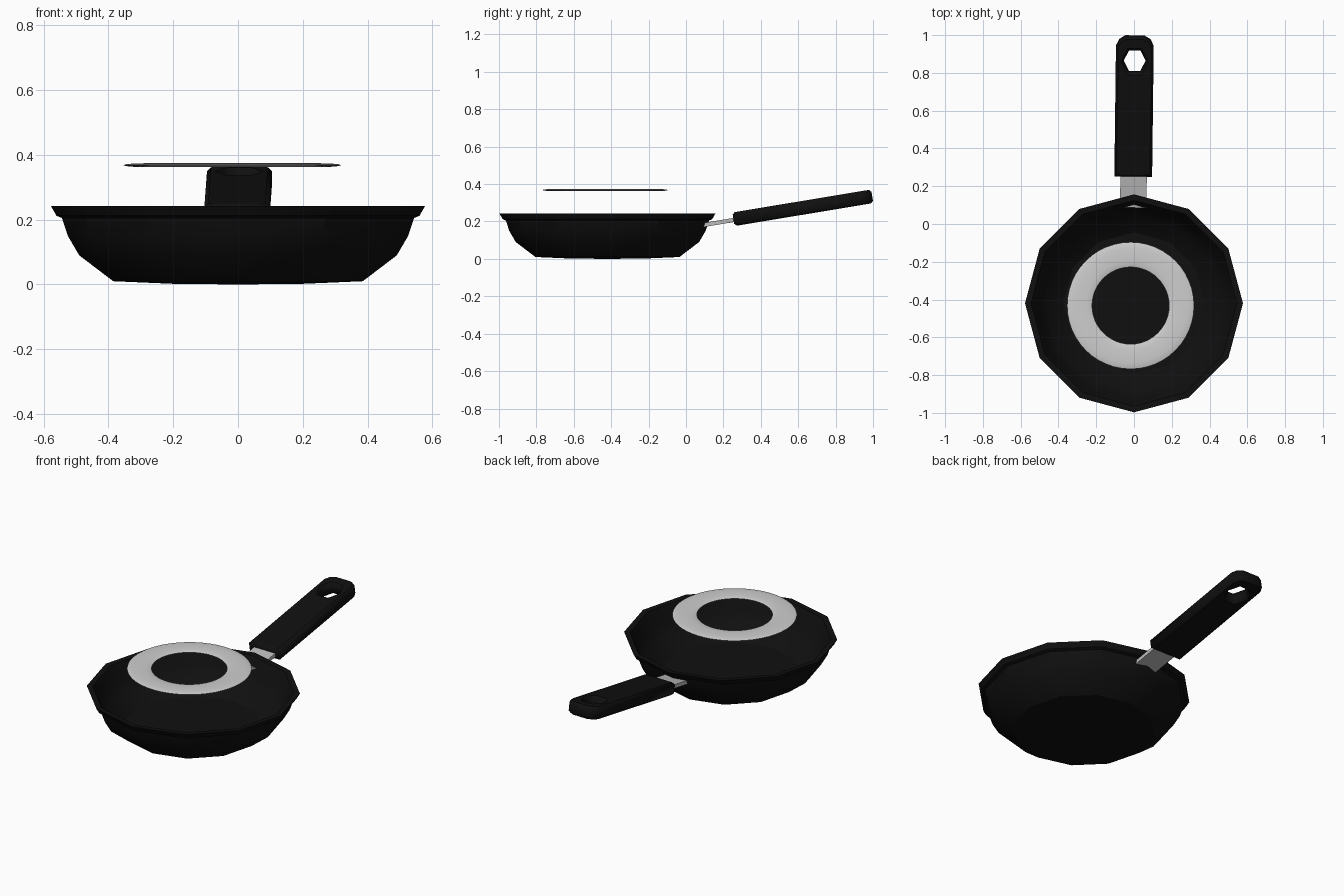
import bpy, bmesh, math
from mathutils import Matrix, Vector

cube = bpy.data.objects.get("Cube")
if cube:
    bpy.data.objects.remove(cube, do_unlink=True)


def material(name, value):
    m = bpy.data.materials.new(name)
    m.use_nodes = True
    color = (value, value, value, 1)
    m.diffuse_color = color
    m.node_tree.nodes["Principled BSDF"].inputs["Base Color"].default_value = color
    return m


black = material("matte black", 0.005)
steel = material("steel grey", 0.5)
white = material("off white", 0.62)


def add(name, bm, mat, matrix=Matrix()):
    bmesh.ops.recalc_face_normals(bm, faces=bm.faces)
    mesh = bpy.data.meshes.new(name)
    bm.to_mesh(mesh)
    bm.free()
    obj = bpy.data.objects.new(name, mesh)
    obj.matrix_world = matrix
    mesh.materials.append(mat)
    bpy.context.collection.objects.link(obj)
    return obj


def smooth(obj, degrees):
    bpy.ops.object.select_all(action='DESELECT')
    obj.select_set(True)
    bpy.context.view_layer.objects.active = obj
    bpy.ops.object.shade_smooth_by_angle(angle=math.radians(degrees))


def lathe(points, sides, closed=False):
    """Turn an (r, z) profile around the z axis."""
    bm = bmesh.new()
    verts = [bm.verts.new((r, 0, z)) for r, z in points]
    pairs = list(zip(verts, verts[1:]))
    if closed:
        pairs.append((verts[-1], verts[0]))
    edges = [bm.edges.new(p) for p in pairs]
    bmesh.ops.spin(bm, geom=verts + edges, cent=(0, 0, 0), axis=(0, 0, 1),
                   angle=math.tau, steps=sides)
    bmesh.ops.remove_doubles(bm, verts=bm.verts, dist=0.0005)
    return bm


# Twelve-sided hollow pan with a flared lip
pan_profile = [(0, 0), (0.2, 0.002), (0.385, 0.01), (0.49, 0.09),
               (0.525, 0.15), (0.543, 0.205), (0.56, 0.212), (0.577, 0.242),
               (0.545, 0.24), (0.525, 0.2), (0.508, 0.15), (0.472, 0.095),
               (0.375, 0.03), (0, 0.028)]
pan = add("pan_body", lathe(pan_profile, 12), black,
          Matrix.Translation((0, -0.42, 0)))
smooth(pan, 28)

# Thin flattened ring floating above the pan
ring_profile = [(0.27 + 0.066 * math.cos(a), 0.006 * math.sin(a))
                for a in (math.tau * i / 12 for i in range(12))]
ring = add("floating_ring", lathe(ring_profile, 48, closed=True), white,
           Matrix.Translation((-0.018, -0.432, 0.368)))
smooth(ring, 60)

# Shared tilted frame of the handle, starting at its near end
frame = (Matrix.Translation((-0.004, 0.255, 0.212))
         @ Matrix.Rotation(math.radians(-0.7), 4, 'Z')
         @ Matrix.Rotation(math.radians(9.4), 4, 'X'))

# Steel tang joining the pan and the handle
bm = bmesh.new()
bmesh.ops.create_cube(bm, size=1)
bmesh.ops.scale(bm, verts=bm.verts, vec=Vector((0.14, 0.2, 0.022)))
bmesh.ops.translate(bm, verts=bm.verts, vec=Vector((0.002, -0.07, -0.004)))
add("handle_tang", bm, steel, frame)

# Grip outline with a six-sided hanging hole
half = [(0.1, 0), (0.1, 0.695), (0.083, 0.73), (0.05, 0.75)]
outline = half + [(-x, y) for x, y in reversed(half)]
hole = [(0.06 * math.cos(a), 0.618 + 0.068 * math.sin(a))
        for a in (math.tau * i / 6 for i in range(6))]
curve = bpy.data.curves.new("grip_outline", 'CURVE')
curve.dimensions = '2D'
curve.fill_mode = 'BOTH'
curve.bevel_depth = 0.012
curve.bevel_resolution = 0
curve.offset = -0.012
curve.extrude = 0.0245
for points in (outline, hole):
    spline = curve.splines.new('POLY')
    spline.points.add(len(points) - 1)
    for p, (x, y) in zip(spline.points, points):
        p.co = (x, y, 0, 1)
    spline.use_cyclic_u = True
source = bpy.data.objects.new("grip_outline", curve)
bpy.context.collection.objects.link(source)
bpy.context.view_layer.update()
bm = bmesh.new()
bm.from_mesh(source.to_mesh())
source.to_mesh_clear()
bpy.data.objects.remove(source, do_unlink=True)
bmesh.ops.remove_doubles(bm, verts=bm.verts, dist=0.0005)
add("handle_grip", bm, black, frame)
